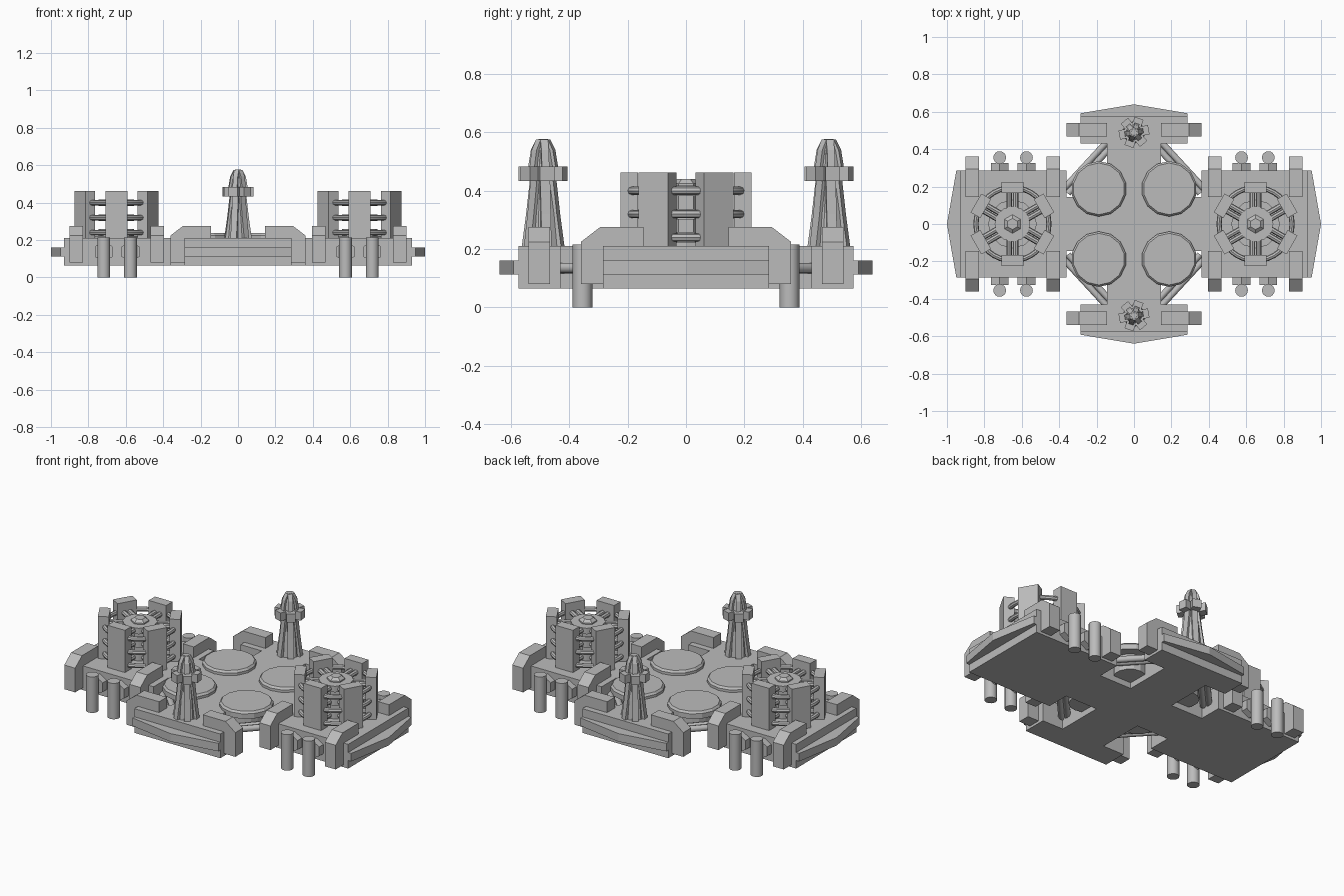
import bpy, bmesh, math
from mathutils import Matrix, Vector

if "Cube" in bpy.data.objects:
    bpy.data.objects.remove(bpy.data.objects["Cube"])

grey = bpy.data.materials.new("station_grey")
grey.use_nodes = True
grey.diffuse_color = (0.5, 0.5, 0.5, 1)
grey.node_tree.nodes["Principled BSDF"].inputs["Base Color"].default_value = (0.5, 0.5, 0.5, 1)


def finish(name, bm, smooth=False):
    bmesh.ops.recalc_face_normals(bm, faces=bm.faces)
    mesh = bpy.data.meshes.new(name)
    bm.to_mesh(mesh)
    bm.free()
    mesh.materials.append(grey)
    obj = bpy.data.objects.new(name, mesh)
    bpy.context.collection.objects.link(obj)
    if smooth:
        bpy.ops.object.select_all(action='DESELECT')
        obj.select_set(True)
        bpy.context.view_layer.objects.active = obj
        bpy.ops.object.shade_smooth_by_angle(angle=math.radians(40))
    return obj


def prism(bm, points, depth, matrix):
    """Extrude an outline in local xy along local z."""
    face = bm.faces.new([bm.verts.new(matrix @ Vector((x, y, 0))) for x, y in points])
    new = bmesh.ops.extrude_face_region(bm, geom=[face])["geom"]
    move = matrix.to_3x3() @ Vector((0, 0, depth))
    bmesh.ops.translate(bm, vec=move, verts=[v for v in new if isinstance(v, bmesh.types.BMVert)])


def box(bm, lo, hi, matrix=Matrix()):
    pts = [(lo[0], lo[1]), (hi[0], lo[1]), (hi[0], hi[1]), (lo[0], hi[1])]
    prism(bm, pts, hi[2] - lo[2], matrix @ Matrix.Translation((0, 0, lo[2])))


def rod(bm, a, b, r1, sides=12, r2=None):
    a, b = Vector(a), Vector(b)
    turn = (b - a).to_track_quat('Z', 'Y').to_matrix().to_4x4()
    bmesh.ops.create_cone(bm, cap_ends=True, segments=sides, radius1=r1,
                          radius2=r1 if r2 is None else r2, depth=(b - a).length,
                          matrix=Matrix.Translation((a + b) / 2) @ turn)


def ring(bm, z, major, minor, matrix, steps=36, sides=8):
    loops = []
    for i in range(steps):
        spin = matrix @ Matrix.Rotation(math.tau * i / steps, 4, 'Z')
        angles = [math.tau * j / sides for j in range(sides)]
        loops.append([bm.verts.new(spin @ Vector((major + minor * math.cos(t), 0, z + minor * math.sin(t))))
                      for t in angles])
    for i in range(steps):
        a, b = loops[i], loops[(i + 1) % steps]
        for j in range(sides):
            k = (j + 1) % sides
            bm.faces.new((a[j], b[j], b[k], a[k]))


def turned(angle, x=0, y=0):
    return Matrix.Translation((x, y, 0)) @ Matrix.Rotation(angle, 4, 'Z')


FLOOR, DECK = 0.065, 0.21
SIDES = (-1, 1)

# Cross-shaped hull
bm = bmesh.new()
quarter = [(0.36, 0.145), (0.145, 0.145), (0.145, 0.43), (0.285, 0.43), (0.285, 0.575)]
quarter = [(0.93, 0.285), (0.36, 0.285)] + quarter
outline = (quarter + [(-x, y) for x, y in reversed(quarter)]
           + [(-x, -y) for x, y in quarter] + [(x, -y) for x, y in reversed(quarter)])
prism(bm, outline, DECK - FLOOR, Matrix.Translation((0, 0, FLOOR)))
finish("hull", bm)

# Pointed bumper lips on the four ends
for name, angle, inner, edge, tip in (
        ("left_bumper", 0, 0.9, 0.95, 1.0), ("right_bumper", math.pi, 0.9, 0.95, 1.0),
        ("back_bumper", math.pi / 2, 0.55, 0.592, 0.64),
        ("front_bumper", -math.pi / 2, 0.55, 0.592, 0.64)):
    bm = bmesh.new()
    prism(bm, [(inner, -0.285), (edge, -0.285), (tip, 0), (edge, 0.285), (inner, 0.285)],
          0.048, turned(angle) @ Matrix.Translation((0, 0, 0.113)))
    finish(name, bm)

# Hooked clamps: a sloped profile pointing outward, extruded sideways
clamp = [(0.145, 0.08), (0.36, 0.08), (0.36, 0.225), (0.295, 0.275), (0.145, 0.275)]
upright = Matrix.Rotation(math.pi / 2, 4, 'X')
bm = bmesh.new()
for s in SIDES:
    face_x = turned(0 if s > 0 else math.pi)
    face_y = turned(s * math.pi / 2)
    for offset in (0.54, -0.467):
        prism(bm, clamp, 0.073, face_x @ Matrix.Translation((0, offset, 0)) @ upright)
    for offset in (0.9, 0.467, -0.395, -0.828):
        prism(bm, clamp, 0.072, face_y @ Matrix.Translation((0, offset, 0)) @ upright)
finish("clamps", bm)

# Landing legs and their hexagonal bolts
legs, bolts = bmesh.new(), bmesh.new()
for sx in SIDES:
    for sy in SIDES:
        for x in (0.575, 0.718):
            rod(legs, (sx * x, sy * 0.355, 0), (sx * x, sy * 0.355, 0.215), 0.034, 16)
            rod(bolts, (sx * x, sy * 0.28, 0.138), (sx * x, sy * 0.325, 0.138), 0.055, 6)
finish("legs", legs, True)
finish("leg_bolts", bolts)

# Diagonal strut pairs and round landing pads in the four corners
struts, pads = bmesh.new(), bmesh.new()
for sx in SIDES:
    for sy in SIDES:
        for d in (-0.012, 0.012):
            rod(struts, (sx * (0.13 + d), sy * (0.43 + d), 0.135),
                (sx * (0.365 + d), sy * (0.175 + d), 0.135), 0.018, 10)
        c = 0.188
        rod(pads, (sx * c, sy * c, 0.1), (sx * c, sy * c, 0.2), 0.09, 14)
        rod(pads, (sx * c, sy * c, 0.195), (sx * c, sy * c, 0.225), 0.148, 14)
        rod(pads, (sx * c, sy * c, 0.225), (sx * c, sy * c, 0.237), 0.148, 14, 0.138)
finish("struts", struts, True)
finish("landing_pads", pads)

# Reactor towers: six plates round a core, tied by pipes
for side, x in (("right", -0.65), ("left", 0.65)):
    plates, core, pipes = bmesh.new(), bmesh.new(), bmesh.new()
    for i in range(6):
        m = turned(math.radians(30 + 60 * i), x)
        box(plates, (0.165, -0.058, DECK - 0.01), (0.225, 0.058, 0.463), m)
        for z in (0.24, 0.32, 0.4):
            for y in (-0.017, 0.017):
                rod(pipes, m @ Vector((0.085, y, z)), m @ Vector((0.17, y, z)), 0.015, 8)
    for z in (0.24, 0.32, 0.4):
        ring(pipes, z, 0.195, 0.014, turned(0, x))
        rod(core, (x, 0, z - 0.018), (x, 0, z + 0.018), 0.095, 12)
    rod(core, (x, 0, 0.2), (x, 0, 0.425), 0.05, 6)
    rod(core, (x, 0, 0.425), (x, 0, 0.44), 0.05, 6, 0.03)
    rod(core, (x, 0, 0.2), (x, 0, 0.222), 0.13, 12)
    finish(side + "_tower_plates", plates)
    finish(side + "_tower_core", core)
    finish(side + "_tower_pipes", pipes, True)

# Ribbed spires on the front and back arms
rib = [(0, 0.2), (0.073, 0.2), (0.056, 0.32), (0.042, 0.44), (0, 0.44)]
cap = [(0, 0.47), (0.052, 0.47), (0.04, 0.54), (0.022, 0.575), (0, 0.575)]
body = [(0.06, 0.2), (0.05, 0.32), (0.036, 0.43), (0.042, 0.48), (0.033, 0.54), (0.016, 0.577)]
for side, y in (("front", -0.49), ("back", 0.49)):
    bm = bmesh.new()
    for (r1, z1), (r2, z2) in zip(body, body[1:]):
        rod(bm, (0, y, z1), (0, y, z2), r1, 10, r2)
    for i in range(6):
        m = turned(math.radians(10 + 60 * i), 0, y)
        for profile, width in ((rib, 0.034), (cap, 0.026)):
            prism(bm, profile, width, m @ Matrix.Translation((0, width / 2, 0)) @ upright)
        box(bm, (0.03, -0.025, 0.433), (0.08, 0.025, 0.483), m)
    finish(side + "_spire", bm)
